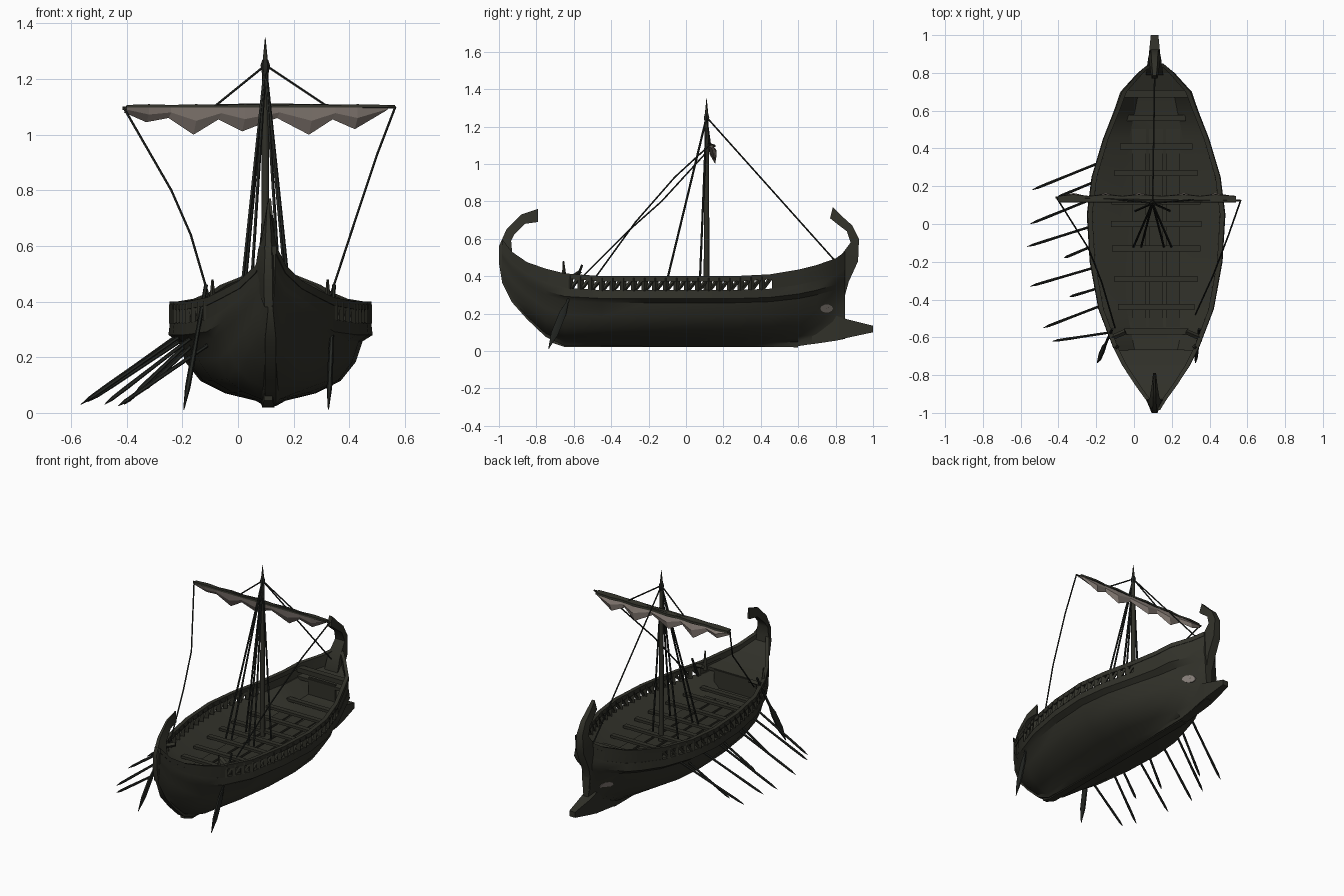
import bpy, bmesh, math
from mathutils import Vector

if "Cube" in bpy.data.objects:
    bpy.data.objects.remove(bpy.data.objects["Cube"])

CX = 0.117  # hull centreline
PX = 0.109  # centre of the posts, keel and ram


def material(name, rgb):
    m = bpy.data.materials.new(name)
    m.use_nodes = True
    m.diffuse_color = (*rgb, 1)
    m.node_tree.nodes["Principled BSDF"].inputs["Base Color"].default_value = (*rgb, 1)
    return m


WOOD = material("dark olive wood", (0.030, 0.030, 0.022))
ROPE = material("black brown rope", (0.017, 0.019, 0.016))
SAIL = material("faded canvas", (0.25, 0.21, 0.185))
PALE = material("pale paint", (0.24, 0.21, 0.19))


def finish(name, bm, mat, smooth=None):
    bmesh.ops.recalc_face_normals(bm, faces=bm.faces)
    me = bpy.data.meshes.new(name)
    bm.to_mesh(me)
    bm.free()
    me.materials.append(mat)
    ob = bpy.data.objects.new(name, me)
    bpy.context.collection.objects.link(ob)
    if smooth:
        bpy.ops.object.select_all(action='DESELECT')
        bpy.context.view_layer.objects.active = ob
        ob.select_set(True)
        bpy.ops.object.shade_smooth_by_angle(angle=math.radians(smooth))


def add_loft(bm, rings):
    """Skin closed rings of points and cap both ends."""
    vs = [[bm.verts.new(p) for p in r] for r in rings]
    n = len(vs[0])
    for a, b in zip(vs, vs[1:]):
        for i in range(n):
            j = (i + 1) % n
            bm.faces.new((a[i], a[j], b[j], b[i]))
    bm.faces.new(vs[0])
    bm.faces.new(vs[-1][::-1])


def loft(name, rings, mat, smooth=None):
    bm = bmesh.new()
    add_loft(bm, rings)
    finish(name, bm, mat, smooth)


def add_rod(bm, pts, radii, sides=6, flat=1.0):
    """Tapered rod through points; flat widens the blade section fore and aft."""
    pts = [Vector(p) for p in pts]
    d = (pts[-1] - pts[0]).normalized()
    u = d.cross(Vector((0, 1, 0)) if abs(d.y) < 0.9 else Vector((1, 0, 0))).normalized()
    v = d.cross(u)
    rings = []
    for k, p in enumerate(pts):
        r = radii[k] if isinstance(radii, (list, tuple)) else radii
        f = flat if k in (2, 3) else 1
        rings.append([p + u * r * math.cos(a) + v * r * f * math.sin(a)
                      for a in (math.tau * i / sides for i in range(sides))])
    add_loft(bm, rings)


def rod(name, pts, radii, mat, sides=6, flat=1.0):
    bm = bmesh.new()
    add_rod(bm, pts, radii, sides, flat)
    finish(name, bm, mat, 50)


# Hull stations: y, keel height, gunwale height, half width, fineness
STATIONS = [
    (-.985, .37, .60, .018, 1), (-.93, .26, .53, .052, 1), (-.85, .17, .475, .11, 1),
    (-.75, .075, .44, .175, 1), (-.65, .03, .415, .225, 1), (-.45, .028, .40, .30, 1),
    (-.2, .025, .40, .345, 1), (.05, .025, .40, .36, 1), (.25, .025, .40, .335, 1),
    (.45, .025, .41, .275, 1.2), (.6, .028, .435, .215, 1.9), (.7, .04, .46, .178, 3),
    (.8, .055, .495, .09, 4.2), (.85, .065, .53, .035, 2)]
SHAPE = [(.05, .15), (.12, .45), (.24, .70), (.42, .85), (.62, .92), (.68, 1.02), (.80, 1.005)]


def at(y):
    for a, b in zip(STATIONS, STATIONS[1:]):
        if y <= b[0]:
            t = (y - a[0]) / (b[0] - a[0])
            return [p + (q - p) * t for p, q in zip(a, b)]
    return STATIONS[-1]


def span(y0, y1):
    return [y0] + [s[0] for s in STATIONS if y0 < s[0] < y1] + [y1]


# Hull shell with sloping inner sides and floor
rings = []
for y, zk, zt, w, p in STATIONS:
    h, keel = zt - zk, min(.02, w * .5)
    half = [(keel, zk)] + [(max(w * f ** p, keel), zk + h * t) for t, f in SHAPE]
    half += [(max(w - .02, w * .4), zk + h * .80), (w * .52, zk + h * .58)]
    rings.append([(CX + x, y, z) for x, z in half] + [(CX - x, y, z) for x, z in half[::-1]])
loft("hull", rings, WOOD, 35)


# Gunwale rails, closed bulwarks fore and aft, open bracing amidships
def side_strip(name, s, y0, y1, low, high, out, inn):
    rs = []
    for y in span(y0, y1):
        _, zk, zt, w, _ = at(y)
        zl = zt - (zt - zk) * .21 if low is None else zt - low
        xi = max(w - inn, w * .3)
        rs.append([(CX + s * x, y, z) for x, z in
                   ((w + out, zl), (w + out, zt - high), (xi, zt - high), (xi, zl))])
    loft(name, rs, WOOD, 30)


for s, side in ((1, "left"), (-1, "right")):
    side_strip(side + "_rail", s, -.985, .85, .028, 0, .003, .022)
    side_strip(side + "_stern_bulwark", s, -.985, -.62, None, .01, 0, .014)
    side_strip(side + "_bow_bulwark", s, .46, .85, None, .01, 0, .014)
    bm = bmesh.new()
    for i in range(19):
        y0 = -.62 + i * .057
        for ya, yb in ((y0, y0), (y0, y0 + .057)):
            (_, ka, ta, wa, _), (_, kb, tb, wb, _) = at(ya), at(yb)
            add_rod(bm, [(CX + s * (wa - .01), ya, ta - (ta - ka) * .21),
                         (CX + s * (wb - .01), yb, tb - .01)], .017 if ya == yb else .011, 4)
    finish(side + "_rail_braces", bm, WOOD)


# Fore and aft decks
def deck(name, y0, y1, t):
    rs = []
    for y in span(y0, y1):
        _, zk, zt, w, _ = at(y)
        z, x = zk + (zt - zk) * t, w * .93
        rs.append([(CX - x, y, z - .02), (CX + x, y, z - .02), (CX + x, y, z), (CX - x, y, z)])
    loft(name, rs, WOOD)


deck("stern_deck", -.97, -.67, .88)
deck("bow_deck", .68, .84, .82)


def box(name, x, y, z, sx, sy, sz):
    loft(name, [[(x + a * sx / 2, y + b * sy / 2, z + c * sz / 2)
                 for a, b in ((-1, -1), (1, -1), (1, 1), (-1, 1))] for c in (-1, 1)], WOOD)


# Rowing benches, floor planks and end bulkheads
for i, y in enumerate((.56, .41, .27, .12, 0, -.13, -.29, -.44, -.57)):
    box(f"bench_{i}", CX, y, .285, at(y)[3] * 1.34, .032, .016)
for i, x in enumerate((-.09, 0, .09)):
    box(f"floor_plank_{i}", CX + x, -.02, .248, .075, 1.05, .012)
box("stern_bulkhead", CX, -.67, .31, .30, .012, .12)
box("bow_bulkhead", CX, .69, .33, .19, .012, .12)
box("bow_crossbeam", CX, .69, .425, .33, .04, .03)


# Curled posts, ram and keel: outer point, inner point, half width, outer edge taper
def post(name, rows, taper=1.0):
    loft(name, [[(PX - w * taper, *o), (PX + w * taper, *o), (PX + w, *i), (PX - w, *i)]
                for o, i, w in rows], WOOD, 40)


post("bow_post", [
    ((.85, .20), (.78, .22), .03), ((.845, .28), (.78, .30), .036),
    ((.87, .37), (.79, .42), .046), ((.92, .48), (.82, .50), .042),
    ((.925, .60), (.88, .58), .034), ((.89, .67), (.86, .64), .028),
    ((.84, .715), (.82, .67), .024), ((.785, .77), (.77, .71), .016)], .6)
post("stern_post", [
    ((-.985, .38), (-.92, .45), .04), ((-1, .47), (-.93, .53), .045),
    ((-1, .56), (-.935, .59), .036), ((-.96, .65), (-.92, .62), .026),
    ((-.88, .73), (-.86, .68), .016), ((-.79, .76), (-.79, .69), .008)], .35)
post("ram", [((.6, .026), (.6, .10), .024), ((.8, .057), (.8, .19), .035),
             ((.86, .07), (.86, .17), .034), ((1, .10), (1, .135), .02)])
post("keel", [((-.72, .045), (-.72, .1), .015), ((-.65, .022), (-.65, .07), .022),
              ((.6, .02), (.6, .07), .022)])

# Painted eyes near the ram
for s, side in ((1, "left"), (-1, "right")):
    rs = []
    for d in (-.004, .005):
        ring = []
        for k in range(10):
            a = math.tau * k / 10
            y, z = .752 + .034 * math.cos(a), .227 + .022 * math.sin(a)
            _, zk, zt, w, p = at(y)
            t = (z - zk) / (zt - zk)
            f = .70 + (t - .24) / .18 * .15 if t < .42 else .85 + (t - .42) / .2 * .07
            ring.append((CX + s * (w * f ** p + d), y, z))
        rs.append(ring)
    loft(side + "_eye", rs, PALE)

# Mast and yard
MX, MY = .098, .11
rod("mast", [(MX, MY, .24), (MX, MY, .8), (MX, MY, 1.25), (MX, MY, 1.35)],
    [.016, .014, .011, .001], WOOD, 8)
rod("masthead", [(MX, MY, 1.22), (MX, MY, 1.25), (MX, MY, 1.27)], [.012, .017, .01], ROPE)
rod("yard", [(-.415, .14, 1.095), (.08, .13, 1.102), (.565, .125, 1.1)],
    [.007, .011, .006], WOOD)

# Brailed sail hanging in points below a dark furled roll
HEM = [(-.40, 1.08), (-.32, 1.045), (-.24, 1.06), (-.15, 1.0), (-.06, 1.055), (.025, 1.012),
       (.15, 1.06), (.265, 1.0), (.35, 1.055), (.43, 1.02), (.54, 1.085)]
folds, roll = [], []
for k, (x, z) in enumerate(HEM):
    puff = .024 if k % 2 else .006
    folds.append([(x, .118, 1.098), (x, .122 + puff * .2, (1.1 + z) / 2), (x - .01, .132 + puff, z),
                  (x, .14 + puff, (1.1 + z) / 2), (x, .146, 1.095)])
    roll.append([(x, .114, 1.098), (x, .146 + puff * .5, 1.09),
                 (x, .144 + puff * .5, 1.104), (x, .116, 1.106 + puff * .15)])
loft("brailed_sail", folds, SAIL)
loft("furled_roll", roll, WOOD)

# Standing rigging
HEAD = (MX, MY, 1.25)
rod("forestay", [HEAD, (PX, .79, .49)], .0045, ROPE, 5)
for s, side in ((1, "left"), (-1, "right")):
    for k, (dx, y, z) in enumerate(((.10, -.12, .30), (.06, -.12, .30), (.09, .07, .27))):
        rod(f"{side}_shroud_{k}", [HEAD, (MX + s * dx, y, z)], .006, ROPE, 5)
    rod(side + "_yard_lift", [HEAD, (MX + .02 + s * .205, .13, 1.1)], .0045, ROPE, 5)
BRACES = {"right": [(-.41, .14, 1.095), (-.24, -.13, .8), (-.17, -.31, .64), (-.1, -.55, .4)],
          "left": [(.565, .125, 1.1), (.5, -.06, .93), (.42, -.27, .69), (.325, -.48, .4)]}
for side, pts in BRACES.items():
    rod(side + "_brace", pts, .0045, ROPE, 5)

# Rowing oars on one side: hull y, hull height, tip x, tip y, tip z
OARS = [(.34, .30, -.54, .18, .04), (.24, .25, -.41, .14, .03), (.15, .30, -.55, 0, .04),
        (0, .30, -.565, -.12, .03), (-.1, .25, -.37, -.18, .07), (-.22, .30, -.55, -.33, .04),
        (-.33, .25, -.34, -.385, .08), (-.42, .29, -.48, -.55, .03), (-.57, .25, -.43, -.62, .025)]
for k, (y, z, tx, ty, tz) in enumerate(OARS):
    a, b = Vector((CX - at(y)[3] * .85, y, z)), Vector((tx, ty, tz))
    rod(f"oar_{k}", [a, a.lerp(b, .5), a.lerp(b, .75), a.lerp(b, .92), b],
        [.007, .007, .008, .007, .001], ROPE)

# Steering oars and stern bitts
for side, x0, x1 in (("right", -.115, -.195), ("left", .345, .325)):
    a, b = Vector((x0, -.555, .46)), Vector((x1, -.735, .012))
    rod(side + "_steering_oar", [a, a.lerp(b, .45), a.lerp(b, .58), a.lerp(b, .82), b],
        [.007, .008, .010, .010, .002], ROPE, 6, 2.2)
    rod(side + "_bitt", [(x0 + (CX - x0) * .1, -.65, .36), (x0 + (CX - x0) * .1, -.655, .48)],
        [.016, .004], WOOD, 4)
    rod(side + "_steering_mount", [(x0, -.6, .40), (x0 + (CX - x0) * .3, -.57, .42)],
        .014, WOOD, 4)
